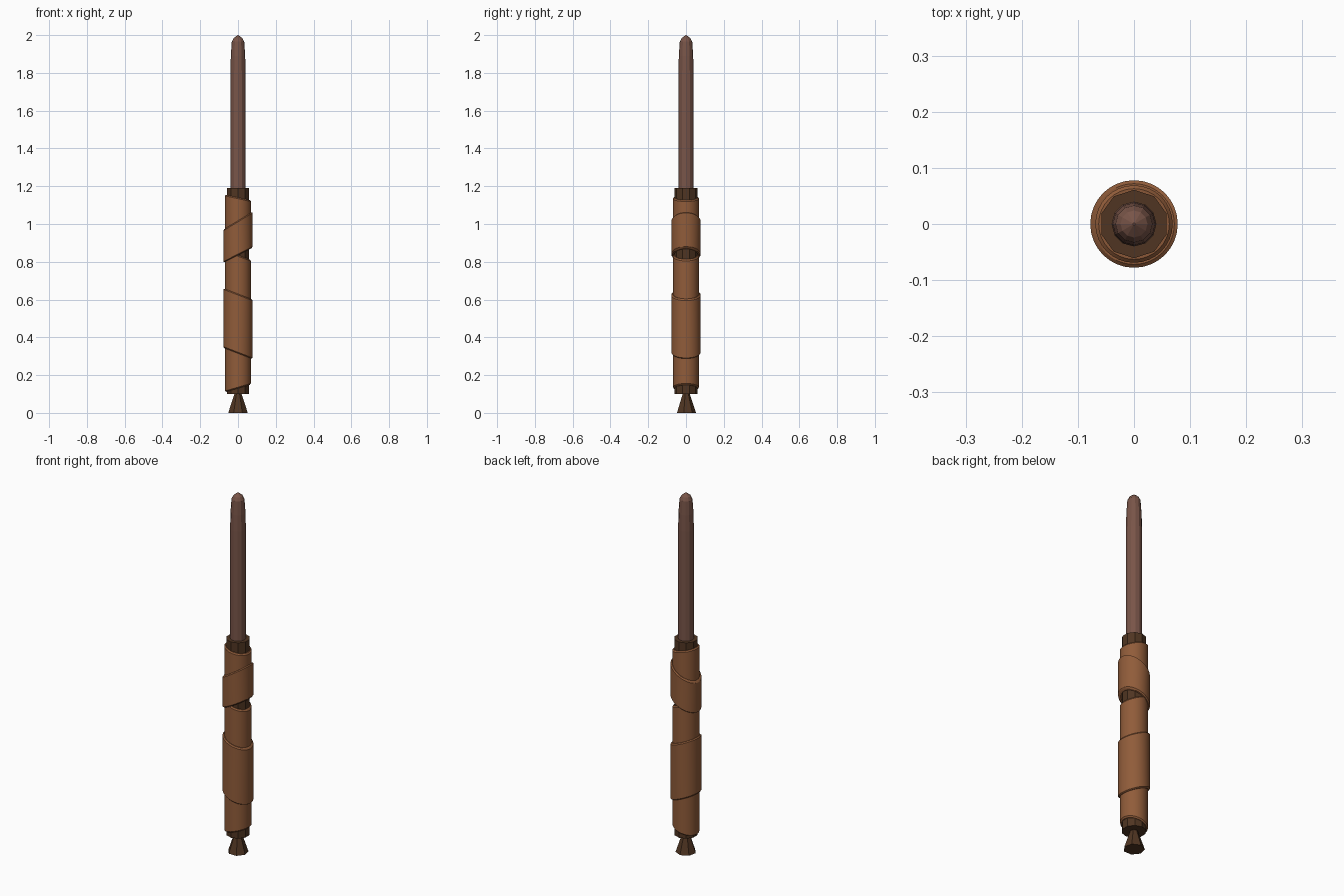
import bpy
import bmesh
from math import sin, cos, pi, radians

cube = bpy.data.objects.get("Cube")
if cube:
    bpy.data.objects.remove(cube)


def material(name, rgb):
    mat = bpy.data.materials.new(name)
    mat.use_nodes = True
    mat.diffuse_color = (*rgb, 1)
    mat.node_tree.nodes["Principled BSDF"].inputs["Base Color"].default_value = (*rgb, 1)
    return mat


wood = material("reddish brown wood", (0.19, 0.09, 0.065))
leather = material("tan leather", (0.28, 0.107, 0.042))
dark = material("dark brown", (0.08, 0.036, 0.016))


def lathe(name, profile, sides, mat, closed=False, smooth=False):
    """Spin (radius, height, slope) points; slope tilts a ring along x."""
    bm = bmesh.new()
    rings = []
    for r, z, slope in profile:
        ring = []
        for i in range(sides):
            a = pi / 2 + 2 * pi * i / sides
            x, y = r * cos(a), r * sin(a)
            ring.append(bm.verts.new((x, y, z + slope * x)))
        rings.append(ring)
    pairs = list(zip(rings, rings[1:]))
    if closed:
        pairs.append((rings[-1], rings[0]))
    else:
        bm.faces.new(rings[0])
        bm.faces.new(rings[-1])
    for low, high in pairs:
        for i in range(sides):
            j = (i + 1) % sides
            bm.faces.new((low[i], low[j], high[j], high[i]))
    bmesh.ops.remove_doubles(bm, verts=bm.verts, dist=0.0001)
    bmesh.ops.recalc_face_normals(bm, faces=bm.faces)
    mesh = bpy.data.meshes.new(name)
    bm.to_mesh(mesh)
    bm.free()
    mesh.materials.append(mat)
    obj = bpy.data.objects.new(name, mesh)
    bpy.context.collection.objects.link(obj)
    if smooth:
        bpy.ops.object.select_all(action="DESELECT")
        obj.select_set(True)
        bpy.context.view_layer.objects.active = obj
        bpy.ops.object.shade_smooth_by_angle(angle=radians(30))
    return obj


def wrap(name, radius, inner, bottom, top):
    """Leather sleeve; bottom and top give the heights at -x and +x."""
    b, bs = sum(bottom) / 2, (bottom[1] - bottom[0]) / (2 * radius)
    t, ts = sum(top) / 2, (top[1] - top[0]) / (2 * radius)
    lip = 0.006
    profile = [(inner, b, bs), (radius - lip, b, bs), (radius, b + lip, bs),
               (radius, t - lip, ts), (radius - lip, t, ts), (inner, t, ts)]
    return lathe(name, profile, 32, leather, closed=True, smooth=True)


# Flared pommel
lathe("pommel", [(0.053, 0, 0), (0.018, 0.105, 0)], 7, dark)

# Grip core under the leather
lathe("grip_core", [(0.061, 0.1, 0), (0.061, 1.19, 0)], 10, dark)

# Leather sleeves with slanted ends
wrap("lower_wrap", 0.068, 0.058, (0.11, 0.15), (0.86, 0.81))
wrap("lower_outer_wrap", 0.078, 0.064, (0.345, 0.285), (0.66, 0.6))
wrap("upper_outer_wrap", 0.078, 0.064, (0.795, 0.875), (0.97, 1.065))
wrap("upper_wrap", 0.069, 0.058, (0.84, 0.91), (1.155, 1.125))

# Slender faceted shaft with a blunt tip
lathe("shaft", [(0.04, 1.15, 0), (0.04, 1.8, 0), (0.038, 1.89, 0),
                (0.033, 1.965, 0), (0.024, 1.983, 0), (0, 2, 0)][:-1] + [(0.002, 2, 0)], 12, wood)
